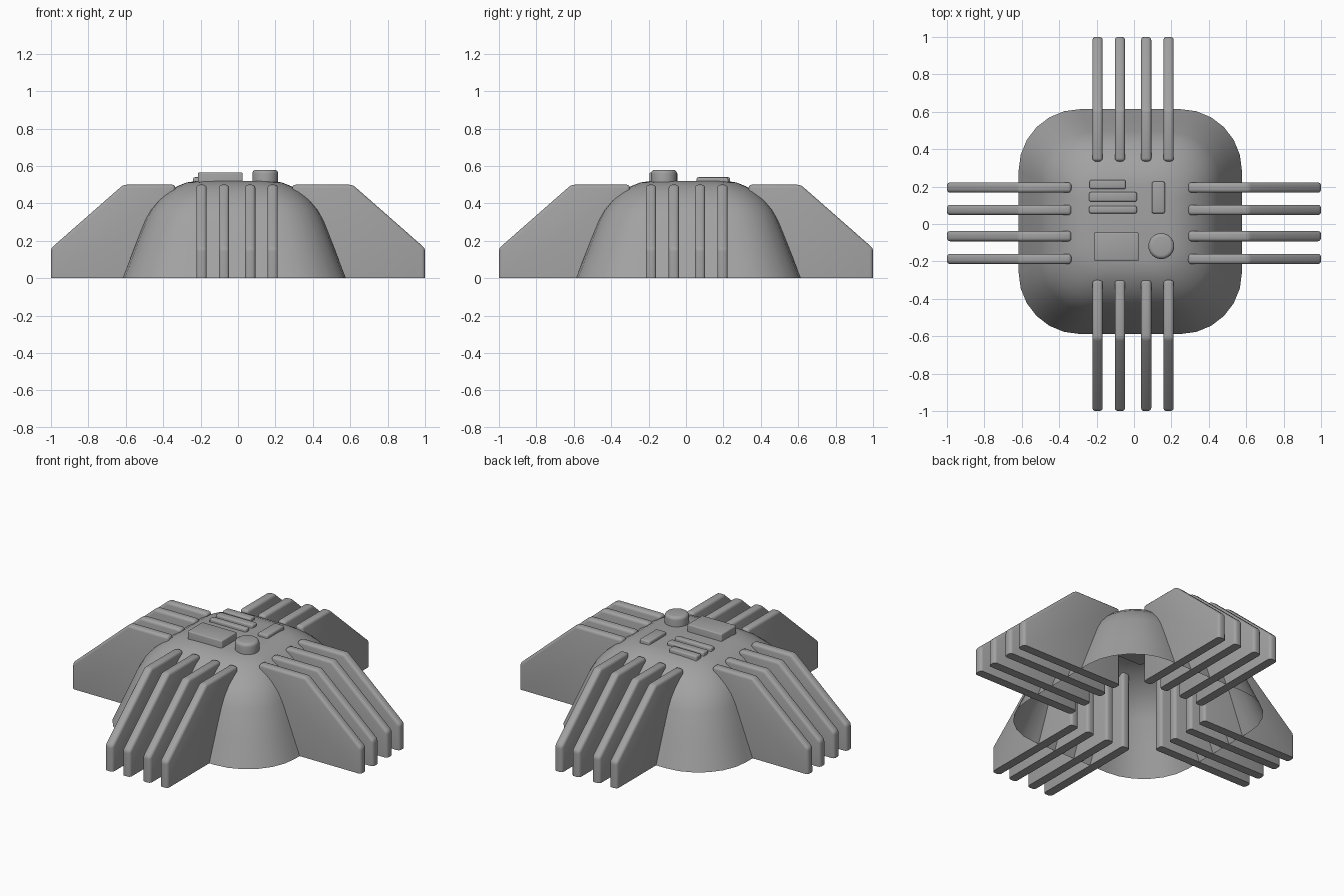
import bpy, bmesh, math
from mathutils import Matrix, Vector

if "Cube" in bpy.data.objects:
    bpy.data.objects.remove(bpy.data.objects["Cube"])

grey = bpy.data.materials.new("casing grey")
grey.diffuse_color = (0.36, 0.36, 0.36, 1)
grey.use_nodes = True
grey.node_tree.nodes["Principled BSDF"].inputs["Base Color"].default_value = grey.diffuse_color
CX, CY = -0.02, 0.013  # the dome sits slightly off centre


def finish(bm, name, angle=35):
    bmesh.ops.recalc_face_normals(bm, faces=bm.faces)
    mesh = bpy.data.meshes.new(name)
    bm.to_mesh(mesh)
    bm.free()
    ob = bpy.data.objects.new(name, mesh)
    bpy.context.collection.objects.link(ob)
    mesh.materials.append(grey)
    bpy.ops.object.select_all(action='DESELECT')
    ob.select_set(True)
    bpy.context.view_layer.objects.active = ob
    bpy.ops.object.shade_smooth_by_angle(angle=math.radians(angle))
    return ob


def rounded_square(half, radius, z, steps=6):
    pts = []
    for q in range(4):
        a0 = q * math.pi / 2
        sx, sy = ((1, 1), (-1, 1), (-1, -1), (1, -1))[q]
        for i in range(steps + 1):
            a = a0 + i / steps * math.pi / 2
            pts.append((CX + sx * (half - radius) + radius * math.cos(a),
                        CY + sy * (half - radius) * 1.015 + radius * math.sin(a), z))
    return pts


# Hollow dome: rounded-square rings, open underneath
profile = [(0.597, 0), (0.537, 0.155), (0.477, 0.31), (0.448, 0.365), (0.408, 0.415),
           (0.357, 0.46), (0.305, 0.492), (0.255, 0.512), (0.2, 0.52)]
bm = bmesh.new()
rings = [[bm.verts.new(p) for p in rounded_square(h, h * 0.55, z)] for h, z in profile]
for lo, hi in zip(rings, rings[1:]):
    for i in range(len(lo)):
        j = (i + 1) % len(lo)
        bm.faces.new((lo[i], lo[j], hi[j], hi[i]))
bm.faces.new(rings[-1])
finish(bm, "dome_shell", 50)


# Four groups of four fins, each an extruded profile with rounded edges
def fin(name, inner, offset, turn):
    bm = bmesh.new()
    t = 0.0275
    outline = [(inner, 0), (1, 0), (1, 0.16), (0.613, 0.5), (inner, 0.5)]
    face = bm.faces.new([bm.verts.new((x, offset - t, z)) for x, z in outline])
    ext = bmesh.ops.extrude_face_region(bm, geom=[face])
    bmesh.ops.translate(bm, vec=Vector((0, 2 * t, 0)),
                        verts=[g for g in ext["geom"] if isinstance(g, bmesh.types.BMVert)])
    edges = [e for e in bm.edges if max(v.co.z for v in e.verts) > 0.01]
    bmesh.ops.bevel(bm, geom=edges, offset=0.017, segments=3, profile=0.5, affect='EDGES')
    bmesh.ops.rotate(bm, verts=bm.verts, cent=(0, 0, 0), matrix=Matrix.Rotation(turn, 3, 'Z'))
    finish(bm, name)


rows_x = (-0.187, -0.065, 0.075, 0.195)   # y of the side fins
rows_y = (-0.195, -0.075, 0.065, 0.185)   # x of the front and back fins
for side, turn, inner, rows in (("right", 0, 0.29, rows_x),
                                ("back", 1, 0.335, [-x for x in rows_y]),
                                ("left", 2, 0.335, [-y for y in rows_x]),
                                ("front", 3, 0.3, rows_y)):
    for n, offset in enumerate(rows):
        fin(f"{side}_fin_{n + 1}", inner, offset, turn * math.pi / 2)


# Raised plates on the roof
def plate(name, x0, x1, y0, y1, top, bevel):
    bm = bmesh.new()
    bmesh.ops.create_cube(bm, size=1)
    z0 = 0.5
    for v in bm.verts:
        v.co = ((x0 + x1) / 2 + v.co.x * (x1 - x0), (y0 + y1) / 2 + v.co.y * (y1 - y0),
                (z0 + top) / 2 + v.co.z * (top - z0))
    edges = [e for e in bm.edges if max(v.co.z for v in e.verts) > z0 + 0.001]
    bmesh.ops.bevel(bm, geom=edges, offset=bevel, segments=3, profile=0.5, affect='EDGES')
    finish(bm, name)


plate("short_bar", -0.237, -0.045, 0.186, 0.236, 0.54, 0.009)
plate("middle_bar", -0.24, 0.015, 0.12, 0.17, 0.54, 0.009)
plate("lower_bar", -0.24, 0.015, 0.057, 0.096, 0.54, 0.009)
plate("upright_bar", 0.095, 0.165, 0.057, 0.226, 0.54, 0.009)
plate("access_panel", -0.214, 0.025, -0.196, -0.046, 0.565, 0.007)

# Round button with a softened rim
bm = bmesh.new()
bmesh.ops.create_cone(bm, cap_ends=True, segments=32, radius1=0.069, radius2=0.069, depth=0.08,
                      matrix=Matrix.Translation((0.146, -0.118, 0.54)))
rim = [e for e in bm.edges if min(v.co.z for v in e.verts) > 0.57]
bmesh.ops.bevel(bm, geom=rim, offset=0.02, segments=4, profile=0.5, affect='EDGES')
finish(bm, "round_button")
